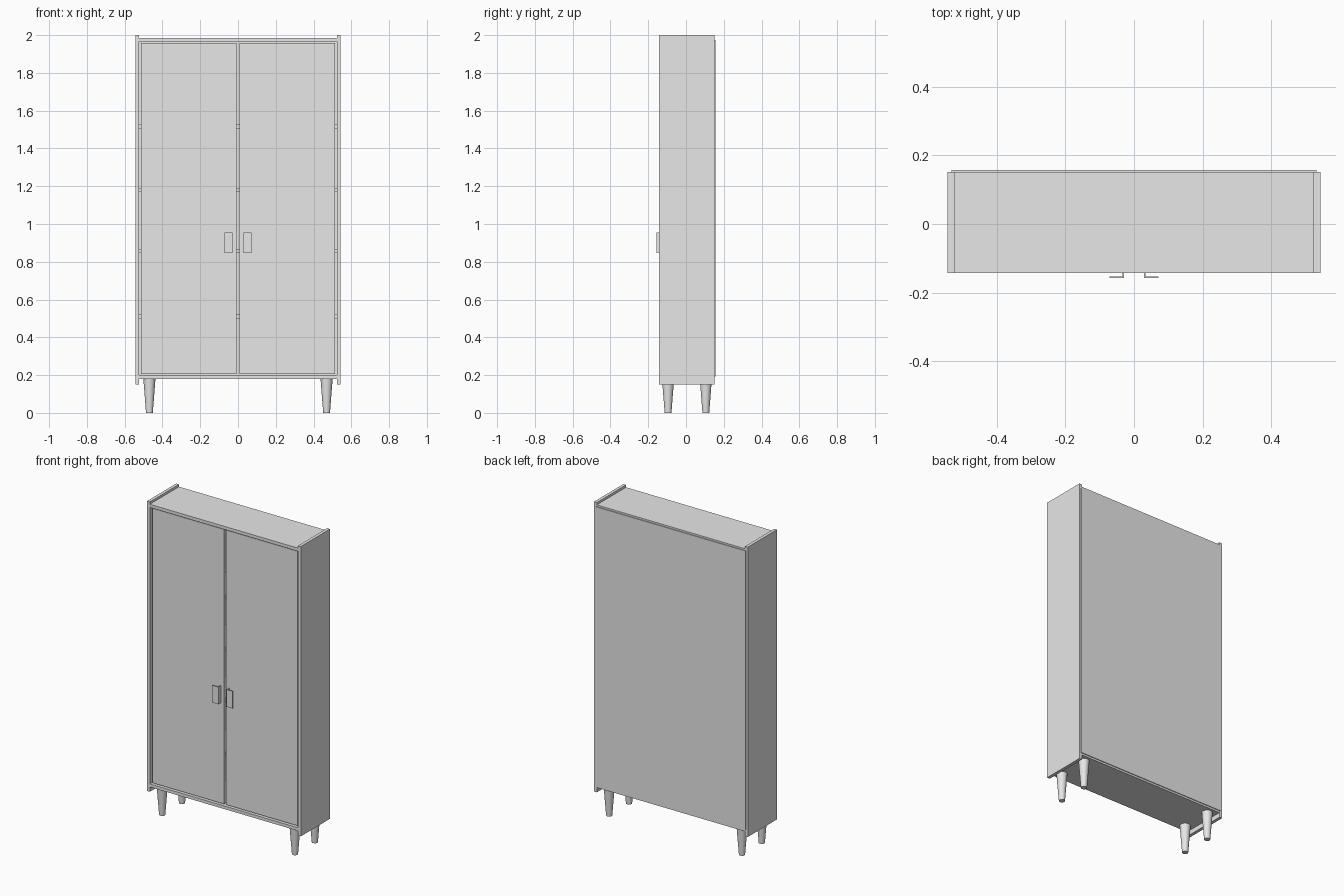
import bpy
import bmesh
from mathutils import Matrix

cube = bpy.data.objects.get("Cube")
if cube:
    bpy.data.objects.remove(cube, do_unlink=True)

# Single painted finish
grey = bpy.data.materials.new("light grey finish")
grey.use_nodes = True
grey.diffuse_color = (0.8, 0.8, 0.8, 1)
grey.node_tree.nodes["Principled BSDF"].inputs["Base Color"].default_value = (0.8, 0.8, 0.8, 1)


def finish(name, bm):
    mesh = bpy.data.meshes.new(name)
    bm.to_mesh(mesh)
    bm.free()
    mesh.materials.append(grey)
    obj = bpy.data.objects.new(name, mesh)
    bpy.context.collection.objects.link(obj)
    return obj


def board(name, x, y, z):
    """Box given by its (low, high) extents on each axis."""
    bm = bmesh.new()
    bmesh.ops.create_cube(bm, size=1)
    for v in bm.verts:
        v.co = [lo + (hi - lo) * (c + 0.5) for c, (lo, hi) in zip(v.co, (x, y, z))]
    return finish(name, bm)


def mirrored(name, side, x, y, z):
    """Board on one side; x is measured outward from the middle."""
    return board(name, tuple(sorted(side * v for v in x)), y, z)


def leg(name, x, y, height):
    """Round leg tapering toward the floor."""
    bm = bmesh.new()
    bmesh.ops.create_cone(bm, cap_ends=True, segments=32, radius1=0.018,
                          radius2=0.032, depth=height,
                          matrix=Matrix.Translation((x, y, height / 2)))
    for f in bm.faces:
        f.smooth = len(f.verts) == 4
    for e in bm.edges:
        e.smooth = all(len(f.verts) == 4 for f in e.link_faces)
    return finish(name, bm)


INNER, OUTER = 0.523, 0.543
FRONT, BACK = -0.142, 0.152
DOOR = -0.132

# Carcass: top, bottom and thin back panel
board("top_board", (-INNER, INNER), (FRONT, BACK), (1.965, 1.985))
board("bottom_board", (-INNER, INNER), (FRONT, BACK), (0.18, 0.2))
board("back_panel", (-0.531, 0.531), (BACK, 0.157), (0.192, 1.974))

# Interior shelves
for i, z in enumerate((0.511, 0.856, 1.18, 1.516)):
    board(f"shelf_{i + 1}", (-INNER, INNER), (-0.11, BACK), (z - 0.01, z + 0.01))

for label, side in (("left", 1), ("right", -1)):
    # Side panels stand proud above and below the carcass
    mirrored(f"{label}_side_panel", side, (INNER, OUTER), (FRONT, BACK), (0.15, 2))
    # Inset door with an L-shaped pull
    mirrored(f"{label}_door", side, (0.007, 0.513), (DOOR, DOOR + 0.018), (0.206, 1.958))
    mirrored(f"{label}_handle_stem", side, (0.029, 0.034), (-0.157, DOOR), (0.846, 0.956))
    mirrored(f"{label}_handle_plate", side, (0.034, 0.072), (-0.157, -0.153), (0.846, 0.956))
    # Tapered legs
    leg(f"{label}_front_leg", side * 0.469, -0.095, 0.18)
    leg(f"{label}_back_leg", side * 0.469, 0.105, 0.18)
